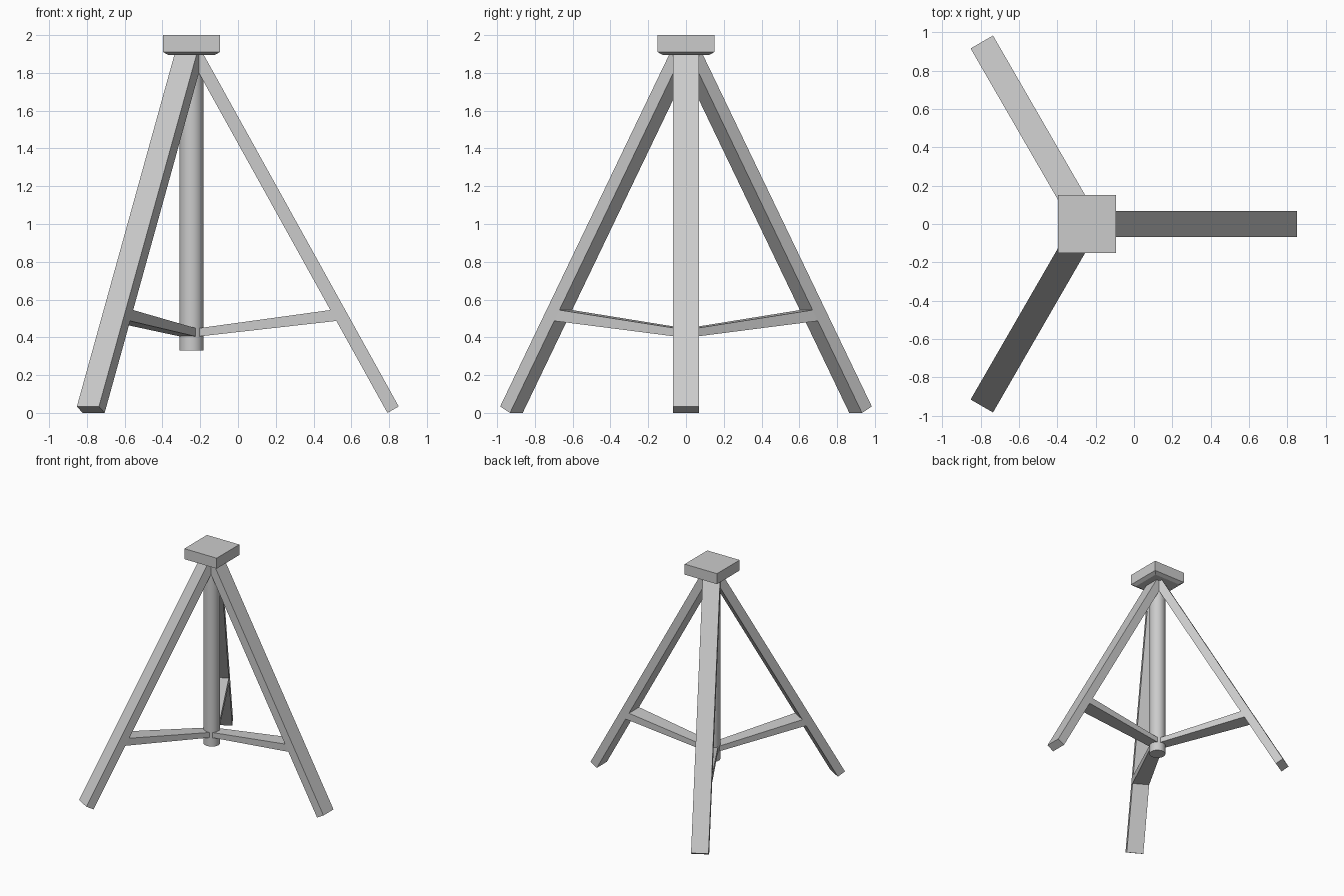
import bpy, bmesh
from math import radians
from mathutils import Vector, Matrix

if "Cube" in bpy.data.objects:
    bpy.data.objects.remove(bpy.data.objects["Cube"])

CX = -0.246          # x of the tripod axis
HALF_W = 0.0675      # half width of a leg


def make_object(name, bm):
    bmesh.ops.recalc_face_normals(bm, faces=bm.faces)
    mesh = bpy.data.meshes.new(name)
    bm.to_mesh(mesh)
    bm.free()
    ob = bpy.data.objects.new(name, mesh)
    bpy.context.collection.objects.link(ob)
    ob.location.x = CX
    return ob


def skin(bm, rings):
    """Bridge successive four-point rings with quads."""
    return [[bm.faces.new((a[i], a[(i + 1) % 4], b[(i + 1) % 4], b[i]))
             for i in range(4)] for a, b in zip(rings, rings[1:])]


# Head: square plate with a bevelled underside
bm = bmesh.new()
rings = []
for h, z in ((0.123, 1.895), (0.152, 1.911), (0.152, 2.0)):
    rings.append([bm.verts.new((x * h, y * h, z))
                  for x, y in ((-1, -1), (1, -1), (1, 1), (-1, 1))])
skin(bm, rings)
bm.faces.new(rings[0])
bm.faces.new(rings[-1])
make_object("head_plate", bm)

# Centre pole
bpy.ops.mesh.primitive_cylinder_add(vertices=32, radius=0.0635, depth=1.60,
                                    location=(CX, 0, 1.13))
bpy.context.object.name = "centre_pole"
bpy.ops.object.shade_smooth_by_angle(angle=radians(40))

# Legs: square-cut bar, with a tapered brace drawn out of its inner face
foot_in = Vector((1.037, 0.0))       # (radius, z) of the lower inner edge
foot_out = Vector((1.097, 0.034))    # (radius, z) of the lower outer edge
along = Vector((-1.0, 1.803))        # leg direction per unit of radius


def make_leg(name, angle):
    bm = bmesh.new()
    rings = []
    # foot, brace bottom, brace top, hidden end inside the head
    for s in (0.0, 0.270, 0.302, 1.063):
        ring = []
        for base, side in ((foot_in, -1), (foot_in, 1), (foot_out, 1), (foot_out, -1)):
            p = base + along * s
            ring.append(bm.verts.new((p.x, side * HALF_W, p.y)))
        rings.append(ring)
    faces = skin(bm, rings)
    bm.faces.new(rings[0])
    bm.faces.new(rings[-1])

    # brace
    bm.faces.remove(faces[1][0])
    start = [rings[1][0], rings[1][1], rings[2][1], rings[2][0]]
    end = [bm.verts.new((0.042, y * 0.048, z))
           for y, z in ((-1, 0.405), (1, 0.405), (1, 0.449), (-1, 0.449))]
    skin(bm, [start, end])
    bm.faces.new(end)

    bmesh.ops.rotate(bm, verts=bm.verts, matrix=Matrix.Rotation(radians(angle), 3, 'Z'))
    make_object(name, bm)


for name, angle in (("right_leg", 0), ("back_leg", 120), ("front_leg", 240)):
    make_leg(name, angle)
